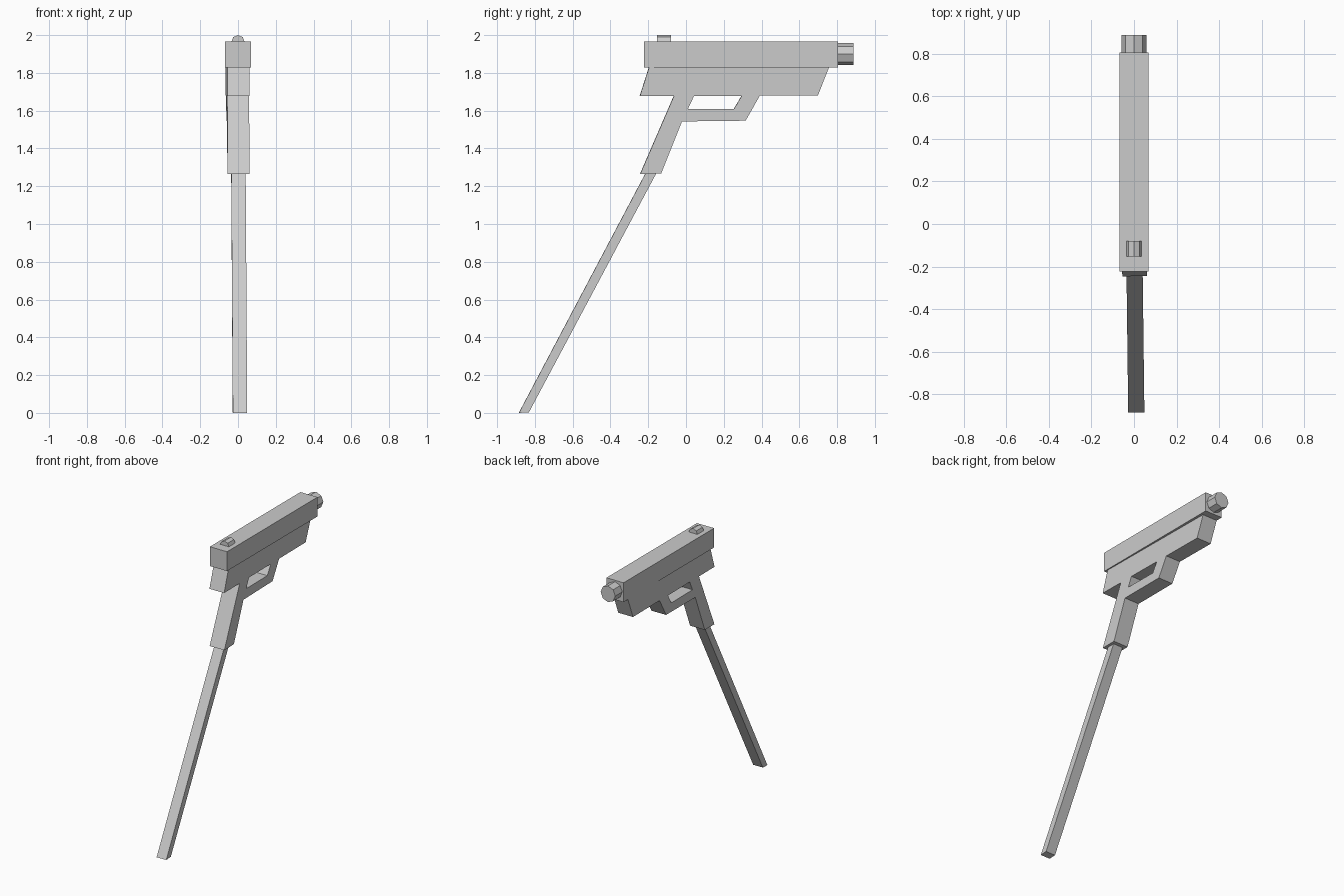
import bpy, bmesh, math
from mathutils import Matrix

if "Cube" in bpy.data.objects:
    bpy.data.objects.remove(bpy.data.objects["Cube"])

YAW = Matrix.Rotation(math.radians(0.7), 4, 'Z')


def make_object(name, bm):
    bmesh.ops.recalc_face_normals(bm, faces=bm.faces)
    mesh = bpy.data.meshes.new(name)
    bm.to_mesh(mesh)
    bm.free()
    ob = bpy.data.objects.new(name, mesh)
    bpy.context.collection.objects.link(ob)
    return ob


def prism(name, profile, half_width, matrix=Matrix()):
    """Side profile (y, z) extruded across x."""
    bm = bmesh.new()
    face = bm.faces.new([bm.verts.new((-half_width, y, z)) for y, z in profile])
    ext = bmesh.ops.extrude_face_region(bm, geom=[face], use_keep_orig=True)
    moved = [v for v in ext["geom"] if isinstance(v, bmesh.types.BMVert)]
    bmesh.ops.translate(bm, verts=moved, vec=(2 * half_width, 0, 0))
    bm.transform(matrix)
    return make_object(name, bm)


def octagon_rod(name, y0, y1, z, radius):
    """Eight-sided cylinder lying along y."""
    bm = bmesh.new()
    bmesh.ops.create_cone(bm, cap_ends=True, segments=8, radius1=radius,
                          radius2=radius, depth=y1 - y0)
    bm.transform(Matrix.Translation((0, (y0 + y1) / 2, z))
                 @ Matrix.Rotation(math.pi / 2, 4, 'X'))
    return make_object(name, bm)


# Upper block with front tube and rear stud
prism("upper_block", [(-0.222, 1.828), (0.806, 1.828), (0.806, 1.967), (-0.222, 1.967)], 0.068)
octagon_rod("front_tube", 0.78, 0.886, 1.899, 0.058)
octagon_rod("rear_stud", -0.153, -0.08, 1.965, 0.035)

# Lower frame, grip and guard in one outline, slightly turned
frame = prism("lower_frame", [
    (-0.196, 1.83), (-0.245, 1.677), (-0.065, 1.677), (-0.243, 1.265),
    (-0.132, 1.267), (-0.022, 1.543), (0.315, 1.547), (0.39, 1.679),
    (0.697, 1.679), (0.757, 1.83)], 0.058, YAW)

# Guard opening
cutter = prism("guard_opening", [(0.042, 1.678), (0.294, 1.678), (0.254, 1.61), (0.01, 1.61)], 0.2, YAW)
cutter.hide_render = True
cutter.hide_viewport = True
cut = frame.modifiers.new("opening", 'BOOLEAN')
cut.operation = 'DIFFERENCE'
cut.solver = 'EXACT'
cut.object = cutter

# Long slanted bar below the grip
prism("long_bar", [(-0.885, 0.0), (-0.832, 0.003), (-0.145, 1.292), (-0.202, 1.292)], 0.038, YAW)
